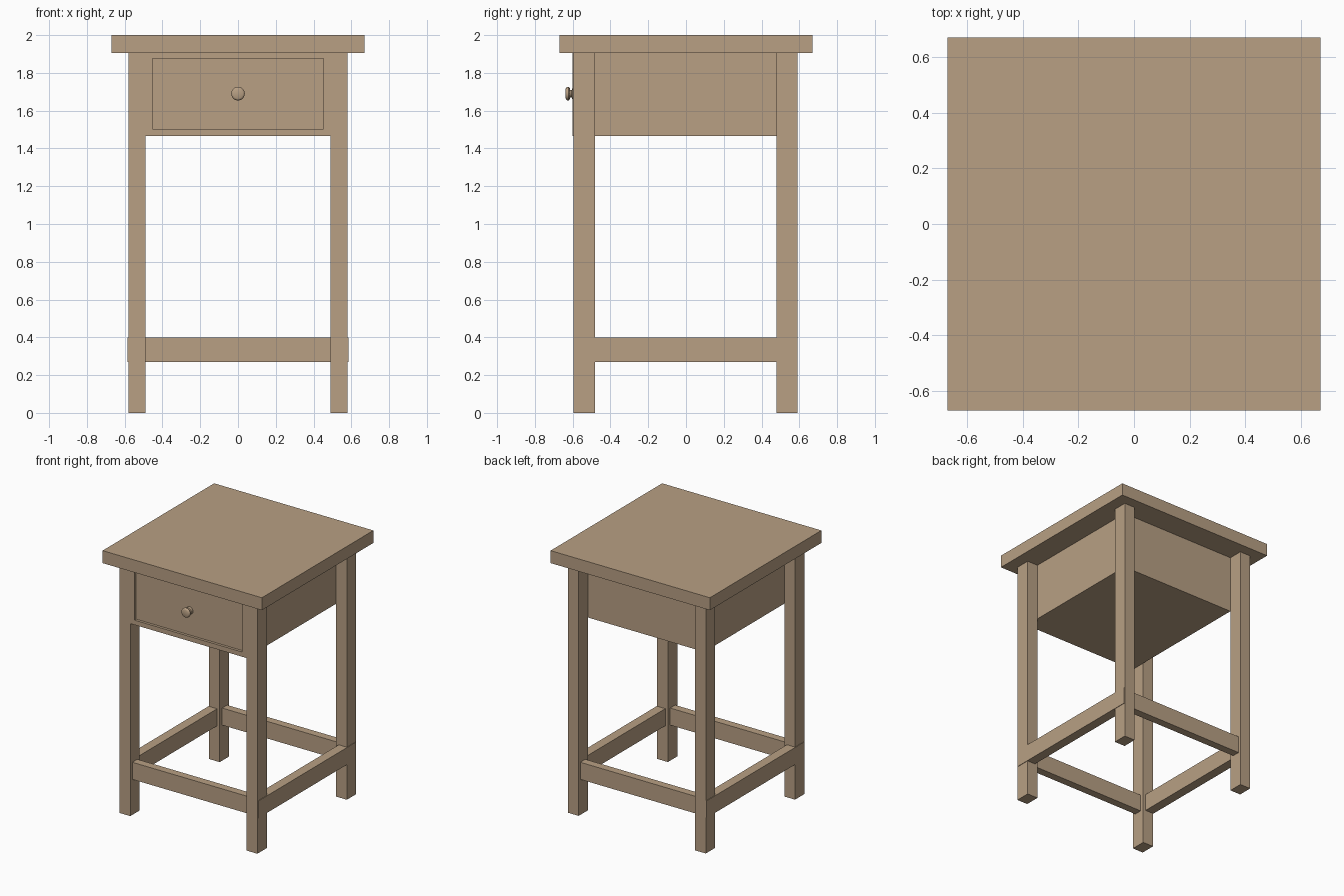
import bpy, bmesh, math

if "Cube" in bpy.data.objects:
    bpy.data.objects.remove(bpy.data.objects["Cube"])

wood = bpy.data.materials.new("wood")
wood.diffuse_color = (0.48, 0.35, 0.23, 1)
wood.use_nodes = True
wood.node_tree.nodes["Principled BSDF"].inputs["Base Color"].default_value = wood.diffuse_color


def finish(bm, name):
    bmesh.ops.recalc_face_normals(bm, faces=bm.faces)
    me = bpy.data.meshes.new(name)
    bm.to_mesh(me)
    bm.free()
    ob = bpy.data.objects.new(name, me)
    bpy.context.collection.objects.link(ob)
    me.materials.append(wood)
    return ob


def box_bm(x, y, z):
    """Box mesh from (min, max) ranges on each axis."""
    bm = bmesh.new()
    bmesh.ops.create_cube(bm, size=1)
    for v in bm.verts:
        v.co = [r[0] if c < 0 else r[1] for c, r in zip(v.co, (x, y, z))]
    return bm


def box(name, x, y, z):
    return finish(box_bm(x, y, z), name)


# Table top
box("table_top", (-0.67, 0.67), (-0.67, 0.67), (1.905, 2.0))

# Legs and side stretchers
for side, s in (("left", -1), ("right", 1)):
    x = sorted((s * 0.49, s * 0.58))
    box(f"front_{side}_leg", x, (-0.595, -0.482), (0, 1.905))
    box(f"back_{side}_leg", x, (0.48, 0.59), (0, 1.905))
    box(f"{side}_stretcher", sorted((s * 0.512, s * 0.584)), (-0.59, 0.585), (0.27, 0.40))

# Front and back stretchers
box("front_stretcher", (-0.53, 0.53), (-0.57, -0.51), (0.27, 0.40))
box("back_stretcher", (-0.53, 0.53), (0.51, 0.57), (0.27, 0.40))

# Drawer case with the drawer front set back in its frame
bm = box_bm((-0.49, 0.49), (-0.60, 0.48), (1.467, 1.905))
bm.normal_update()
front = min(bm.faces, key=lambda f: f.calc_center_median().y)
bmesh.ops.inset_region(bm, faces=[front], thickness=0.03)
for v in front.verts:
    v.co.x = math.copysign(0.452, v.co.x)
    v.co.z = 1.503 if v.co.z < 1.69 else 1.877
drawer = bmesh.ops.extrude_discrete_faces(bm, faces=[front])["faces"][0]
bmesh.ops.translate(bm, verts=drawer.verts, vec=(0, 0.02, 0))
finish(bm, "drawer_case")

# Turned knob: (radius, y) profile spun around the y axis
profile = [(0, -0.637), (0.026, -0.637), (0.032, -0.634), (0.036, -0.628),
           (0.036, -0.622), (0.031, -0.616), (0.02, -0.613), (0.02, -0.605),
           (0.028, -0.602), (0.028, -0.578), (0, -0.578)]
bm = bmesh.new()
vs = [bm.verts.new((r, y, 1.69)) for r, y in profile]
es = [bm.edges.new(p) for p in zip(vs, vs[1:])]
bmesh.ops.spin(bm, geom=vs + es, cent=(0, 0, 1.69), axis=(0, 1, 0),
               angle=2 * math.pi, steps=24)
bmesh.ops.remove_doubles(bm, verts=bm.verts, dist=0.0001)
knob = finish(bm, "drawer_knob")
bpy.context.view_layer.objects.active = knob
knob.select_set(True)
bpy.ops.object.shade_smooth_by_angle(angle=math.radians(35))
